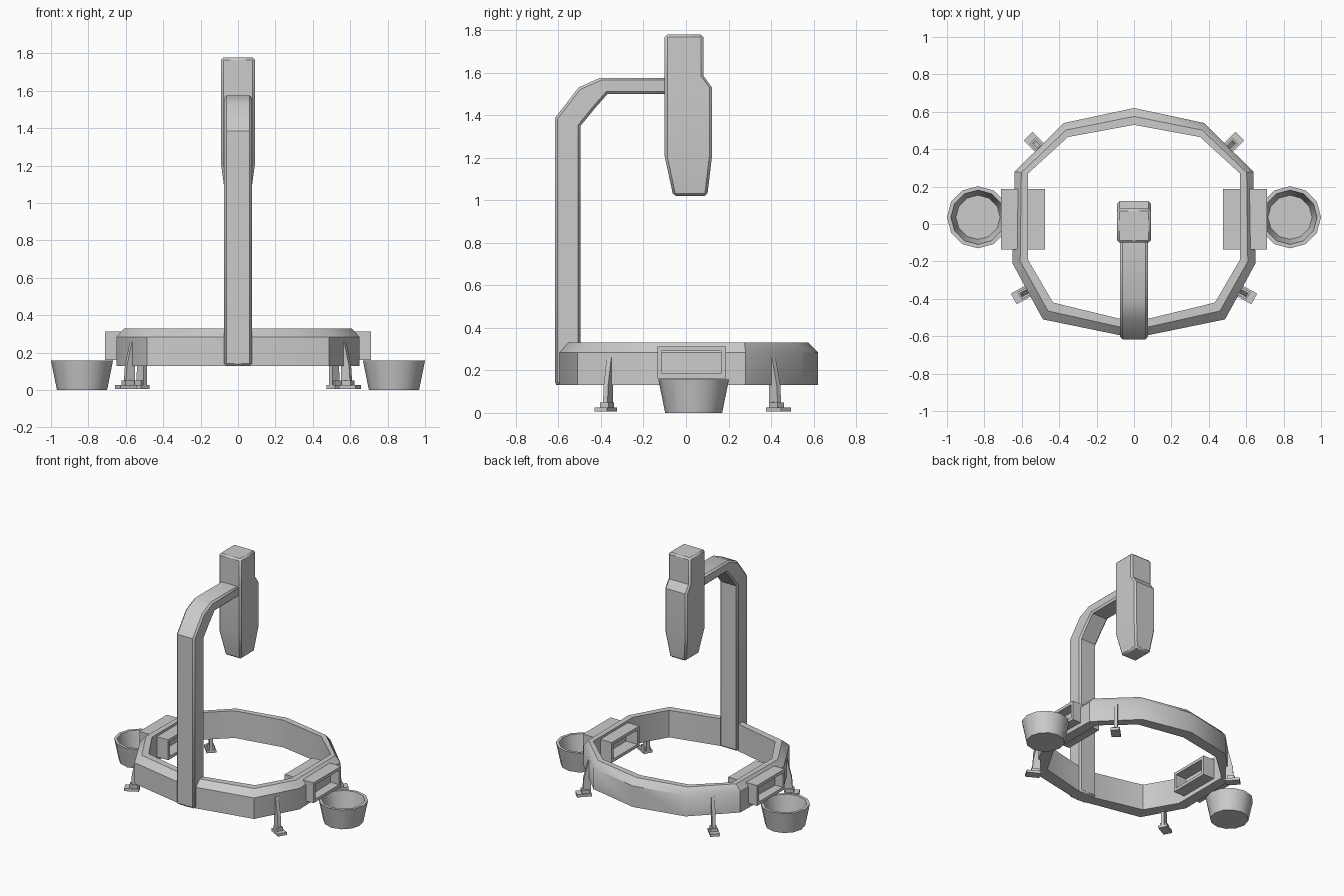
import bpy, bmesh, math
from mathutils import Vector, Matrix

if "Cube" in bpy.data.objects:
    bpy.data.objects.remove(bpy.data.objects["Cube"])


def make(name, verts, faces, bevel=0.0, angle=35):
    me = bpy.data.meshes.new(name)
    bm = bmesh.new()
    vs = [bm.verts.new(v) for v in verts]
    for f in faces:
        bm.faces.new([vs[i] for i in f])
    bmesh.ops.recalc_face_normals(bm, faces=bm.faces)
    bm.to_mesh(me)
    bm.free()
    ob = bpy.data.objects.new(name, me)
    bpy.context.collection.objects.link(ob)
    if bevel:
        m = ob.modifiers.new("Bevel", 'BEVEL')
        m.width, m.segments, m.limit_method = bevel, 1, 'ANGLE'
        m.angle_limit = math.radians(50)
    bpy.ops.object.select_all(action='DESELECT')
    ob.select_set(True)
    bpy.context.view_layer.objects.active = ob
    bpy.ops.object.shade_smooth_by_angle(angle=math.radians(angle))
    return ob


def loft(name, rings, caps=True, closed=False, **kw):
    n, m = len(rings[0]), len(rings)
    verts = [v for r in rings for v in r]
    faces = []
    for i in range(m if closed else m - 1):
        a, b = i * n, ((i + 1) % m) * n
        faces += [(a + j, a + (j + 1) % n, b + (j + 1) % n, b + j) for j in range(n)]
    if caps and not closed:
        faces += [tuple(range(n))[::-1], tuple(range((m - 1) * n, m * n))]
    return make(name, verts, faces, **kw)


def rect(x, y0, y1, z):
    return [(-x, y0, z), (x, y0, z), (x, y1, z), (-x, y1, z)]


# Base ring: chamfered section swept round an irregular decagon
outer = [(0, .62), (.375, .54), (.638, .28), (.65, -.21), (.487, -.51), (0, -.61)]
inner = [(0, .53), (.353, .465), (.567, .27), (.567, -.19), (.433, -.42), (0, -.525)]
pairs = list(zip(outer, inner))
pairs += [((-o[0], o[1]), (-i[0], i[1])) for o, i in pairs[-2:0:-1]]
section = [(0, .13), (0, .285), (.5, .33), (1, .33), (1, .13)]
loft("base_ring", [[Vector((*o, z)).lerp(Vector((*i, z)), t) for t, z in section]
                   for o, i in pairs], closed=True)

# Column and bent arm: outer and inner sides of the bend
out_path = [(-.617, .13), (-.617, 1.385), (-.505, 1.53), (-.405, 1.575), (-.08, 1.575)]
in_path = [(-.495, .13), (-.495, 1.35), (-.43, 1.43), (-.37, 1.498), (-.08, 1.498)]
loft("column_arm", [[(-.074, *o), (.074, *o), (.074, *i), (-.074, *i)]
                    for o, i in zip(out_path, in_path)], bevel=.012)

# Hanging head
loft("head", [rect(.065, -.06, .10, 1.02), rect(.09, -.10, .122, 1.205),
              rect(.09, -.10, .122, 1.53), rect(.09, -.10, .082, 1.585),
              rect(.09, -.10, .082, 1.778)], bevel=.012)

for side, s in (("right", 1), ("left", -1)):
    # Side housing: open frame through which the ring passes
    frame = []
    for x, d in ((.475, 0), (.71, 0), (.71, .022), (.475, .022)):
        y0, y1, z0, z1 = -.135 + d, .187 - d, .162 + d, .312 - d
        frame.append([(s * x, y0, z0), (s * x, y1, z0), (s * x, y1, z1), (s * x, y0, z1)])
    loft(side + "_housing", frame, closed=True)

    # Open tapered bucket
    bucket = [[(s * .834 + r * math.cos(math.tau * k / 12),
                .036 + r * math.sin(math.tau * k / 12), z) for k in range(12)]
              for r, z in ((.134, 0), (.166, .157), (.145, .157), (.118, .02))]
    loft(side + "_bucket", bucket)

    # Legs at the middle of the diagonal ring edges
    for end, a, b in (("back", outer[1], outer[2]), ("front", outer[3], outer[4])):
        mid = Vector(((a[0] + b[0]) / 2 * s, (a[1] + b[1]) / 2, 0))
        t = Vector(((b[0] - a[0]) * s, b[1] - a[1], 0)).normalized()
        nrm = Vector((-t.y, t.x, 0)) * s
        nrm = nrm if nrm.dot(mid) > 0 else -nrm

        def prism(name, profile, w):
            loft(name, [[mid + nrm * r + t * k + Vector((0, 0, z)) for r, z in profile]
                        for k in (-w / 2, w / 2)])

        def block(name, r0, r1, z0, z1, w):
            prism(name, [(r0, z0), (r1, z0), (r1, z1), (r0, z1)], w)

        tag = f"{end}_{side}_"
        prism(tag + "leg_fin", [(-.02, .26), (.004, .26), (.035, .13), (.042, .03),
                                (.018, .03), (-.005, .12), (-.02, .14)], .024)
        block(tag + "leg_post", -.015, .012, .02, .14, .024)
        block(tag + "foot_clamp", -.005, .05, .024, .05, .045)
        block(tag + "foot", -.015, .085, .006, .026, .065)
